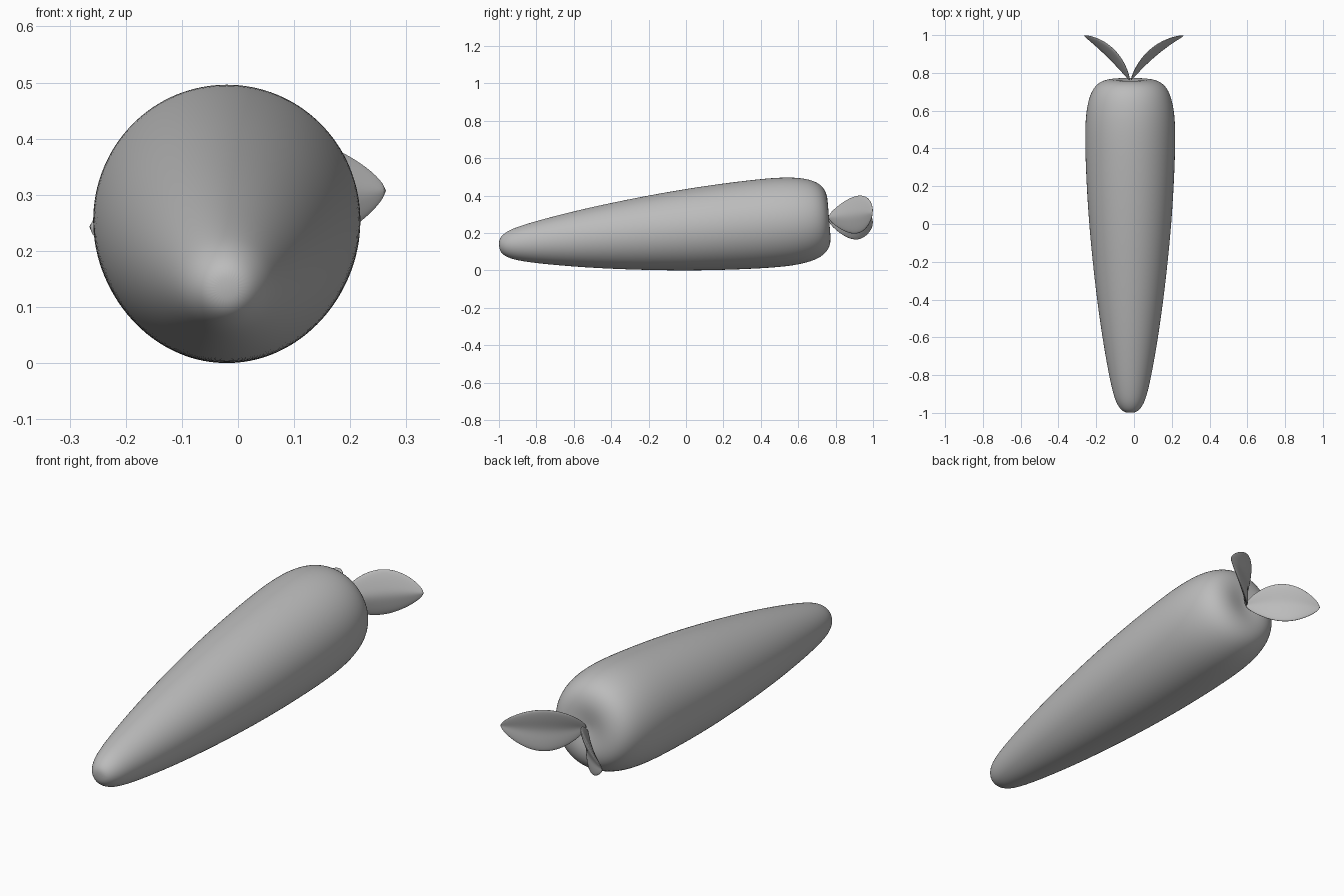
import bpy, bmesh, math
from mathutils import Vector

cube = bpy.data.objects.get("Cube")
if cube:
    bpy.data.objects.remove(cube)

grey = bpy.data.materials.new("plain grey")
grey.use_nodes = True
COLOUR = (0.5, 0.5, 0.5, 1)
grey.diffuse_color = COLOUR
grey.node_tree.nodes["Principled BSDF"].inputs["Base Color"].default_value = COLOUR


def loft(name, start, rings, end):
    """Skin closed rings of points, capped by a point at each end."""
    bm = bmesh.new()
    first, last = bm.verts.new(start), bm.verts.new(end)
    loops = [[bm.verts.new(p) for p in ring] for ring in rings]
    n = len(loops[0])
    for i in range(n):
        j = (i + 1) % n
        bm.faces.new((first, loops[0][j], loops[0][i]))
        bm.faces.new((last, loops[-1][i], loops[-1][j]))
        for a, b in zip(loops, loops[1:]):
            bm.faces.new((a[i], a[j], b[j], b[i]))
    bmesh.ops.recalc_face_normals(bm, faces=bm.faces)
    mesh = bpy.data.meshes.new(name)
    bm.to_mesh(mesh)
    bm.free()
    mesh.materials.append(grey)
    mesh.polygons.foreach_set("use_smooth", [True] * len(mesh.polygons))
    obj = bpy.data.objects.new(name, mesh)
    bpy.context.collection.objects.link(obj)
    sub = obj.modifiers.new("smooth", "SUBSURF")
    sub.levels = sub.render_levels = 2
    return obj


# Root: tapered body of revolution, tilted so it lies on its side
PROFILE = [(-1, .03), (-.985, .052), (-.95, .074), (-.9, .091), (-.8, .114),
           (-.6, .149), (-.4, .177), (-.2, .2), (0, .219), (.2, .232),
           (.4, .24), (.53, .24), (.63, .23), (.71, .206), (.755, .165),
           (.77, .11), (.765, .06)]
SIDES = 32
rings = [[(r * math.cos(2 * math.pi * k / SIDES), y, r * math.sin(2 * math.pi * k / SIDES))
          for k in range(SIDES)] for y, r in PROFILE]
root = loft("root", (0, -1.003, 0), rings, (0, .755, 0))
root.location = (-.02, 0, .216)
root.rotation_euler.x = math.radians(4.75)


def bezier(p, u):
    a, b, c = (Vector(q) for q in p)
    point = a * (1 - u) ** 2 + b * 2 * u * (1 - u) + c * u * u
    return point, ((b - a) * (1 - u) + (c - b) * u).normalized()


def leaf(name, path, half_width, lean, side):
    """Folded lens-shaped leaf swept along a curved midrib."""
    steps, count, rings = 14, 16, []
    for s in range(1, steps):
        u = s / steps
        mid, along = bezier(path, u)
        inner = side * Vector((0, 0, 1)).cross(along).normalized()
        across = (Vector((0, 0, 1)) + inner * lean).normalized()
        size = math.sin(math.pi * u) ** .75
        ring = []
        for k in range(count):
            a = 2 * math.pi * k / count
            fold = .022 * size * (abs(math.cos(a)) - .5)
            ring.append(mid + across * half_width * size * math.cos(a)
                        + inner * (.015 * size * math.sin(a) + fold))
        rings.append(ring)
    return loft(name, path[0], rings, path[2])


# Two leaves spreading from the crown
leaf("left_leaf", [(-.02, .755, .285), (.08, .94, .3), (.27, 1, .308)], .105, .1, 1)
leaf("right_leaf", [(-.02, .755, .27), (-.11, .93, .25), (-.27, 1, .243)], .092, .2, -1)
